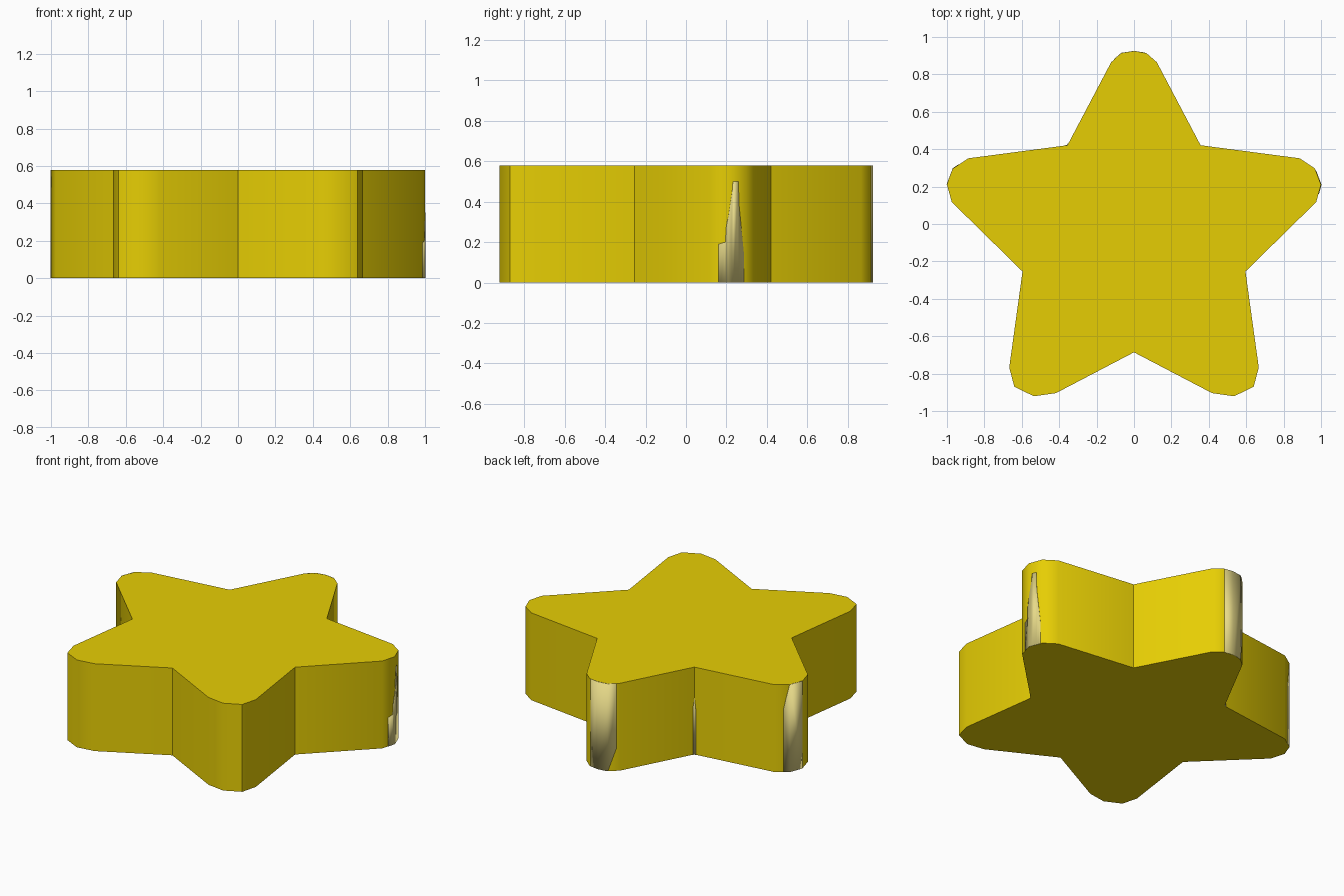
import bpy, bmesh, math

if "Cube" in bpy.data.objects:
    bpy.data.objects.remove(bpy.data.objects["Cube"])

HEIGHT = 0.578

# Right half of the star outline, from top tip down to the bottom notch
half = [(0, 0.923), (0.067, 0.913), (0.122, 0.865),        # top tip
        (0.356, 0.421),                                     # upper notch
        (0.887, 0.351), (0.967, 0.297), (1.0, 0.21), (0.974, 0.117),  # side tip
        (0.596, -0.254),                                    # lower notch
        (0.667, -0.767), (0.64, -0.87), (0.535, -0.921), (0.417, -0.904),  # foot tip
        (0, -0.686)]                                        # bottom notch
outline = half + [(-x, y) for x, y in reversed(half[1:-1])]


def material(name, color):
    mat = bpy.data.materials.new(name)
    mat.diffuse_color = (*color, 1)
    mat.use_nodes = True
    mat.node_tree.nodes["Principled BSDF"].inputs["Base Color"].default_value = mat.diffuse_color
    return mat


def finish(bm, name, mat):
    mesh = bpy.data.meshes.new(name)
    bm.to_mesh(mesh)
    bm.free()
    mesh.materials.append(mat)
    obj = bpy.data.objects.new(name, mesh)
    bpy.context.collection.objects.link(obj)
    bpy.ops.object.select_all(action='DESELECT')
    bpy.context.view_layer.objects.active = obj
    obj.select_set(True)
    bpy.ops.object.shade_smooth_by_angle(angle=math.radians(40))
    return obj


def worn_patch(name, columns):
    """Thin plate on the rim; each column is x, y, bottom z, top z."""
    bm = bmesh.new()
    cols = [(bm.verts.new((x, y, a)), bm.verts.new((x, y, b)))
            for x, y, a, b in columns]
    for (a0, b0), (a1, b1) in zip(cols, cols[1:]):
        bm.faces.new((a0, a1, b1, b0))
    obj = finish(bm, name, pale)
    mod = obj.modifiers.new("thickness", 'SOLIDIFY')
    mod.thickness = 0.005
    mod.offset = 0


yellow = material("golden_yellow", (0.795, 0.617, 0.0012))
pale = material("pale_khaki", (0.80, 0.70, 0.25))

# Star prism: extrude the outline upward
bm = bmesh.new()
base = bm.faces.new([bm.verts.new((x, y, 0)) for x, y in outline])
ext = bmesh.ops.extrude_face_region(bm, geom=[base], use_keep_orig=True)
for v in ext["geom"]:
    if isinstance(v, bmesh.types.BMVert):
        v.co.z = HEIGHT
bmesh.ops.recalc_face_normals(bm, faces=bm.faces)
finish(bm, "star_block", yellow)

# Pale worn patch on the right tip: stepped peak, wrapped round the corner
steps = [(0.162, 0.19), (0.195, 0.20), (0.20, 0.28), (0.21, 0.33), (0.228, 0.45),
         (0.232, 0.50), (0.258, 0.50), (0.262, 0.38), (0.275, 0.25), (0.285, 0.15)]
worn_patch("right_tip_patch",
           [(1 - (0.28 * (0.21 - y) if y < 0.21 else 0.379 * (y - 0.21)), y, 0, z)
            for y, z in steps])

# Pale patch over the top tip
worn_patch("top_tip_patch", [(0.058, 0.9143, 0, HEIGHT), (0, 0.923, 0, HEIGHT),
                             (-0.067, 0.913, 0, HEIGHT), (-0.106, 0.879, 0.15, HEIGHT)])

# Pale patch on the back of the left tip
worn_patch("left_tip_patch", [(-1.0, 0.21, 0, HEIGHT), (-0.967, 0.297, 0, HEIGHT),
                              (-0.937, 0.3173, 0, 0.42)])

# Thin pale sliver in the back left notch
worn_patch("notch_patch", [(-0.366, 0.4197, 0, 0.3), (-0.356, 0.421, 0, 0.38),
                           (-0.351, 0.4305, 0, 0.3)])
